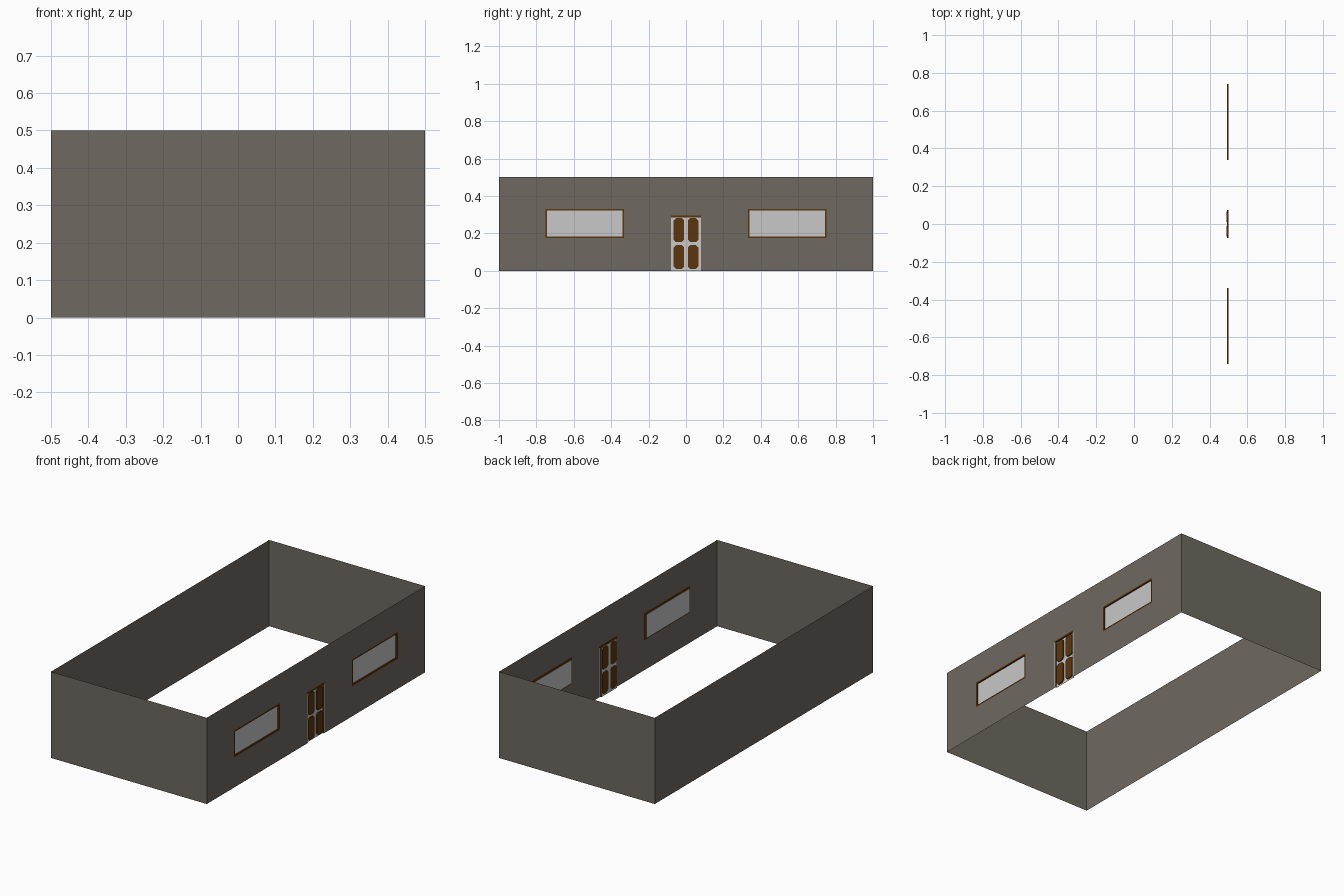
import bpy, bmesh
from mathutils import Vector

if "Cube" in bpy.data.objects:
    bpy.data.objects.remove(bpy.data.objects["Cube"])


def material(name, rgb):
    m = bpy.data.materials.new(name)
    m.diffuse_color = (*rgb, 1)
    m.use_nodes = True
    m.node_tree.nodes["Principled BSDF"].inputs["Base Color"].default_value = m.diffuse_color
    return m


STONE = material("warm grey wall", (0.156, 0.138, 0.117))
BROWN = material("brown wood", (0.105, 0.036, 0.004))
PALE = material("pale grey", (0.58, 0.58, 0.58))

FACE, BACK = 0.5, 0.4925   # wall plane and recessed plane


def make(name, quads, mat):
    """Object from a list of polygons (each a list of points)."""
    bm = bmesh.new()
    for q in quads:
        bm.faces.new([bm.verts.new(p) for p in q])
    bmesh.ops.remove_doubles(bm, verts=bm.verts, dist=1e-5)
    me = bpy.data.meshes.new(name)
    bm.to_mesh(me)
    bm.free()
    me.materials.append(mat)
    ob = bpy.data.objects.new(name, me)
    bpy.context.collection.objects.link(ob)
    return ob


def rect(x, y0, y1, z0, z1):
    """Rectangle facing +x."""
    return [(x, y0, z0), (x, y1, z0), (x, y1, z1), (x, y0, z1)]


def reveal(y0, y1, z0, z1):
    """Inner sides of an opening between the wall and the recess."""
    a, b = rect(FACE, y0, y1, z0, z1), rect(BACK, y0, y1, z0, z1)
    return [[a[i], a[(i + 1) % 4], b[(i + 1) % 4], b[i]] for i in range(4)]


def border(outer, inner):
    """Flat ring between two rectangles, on the wall plane."""
    a, b = rect(FACE, *outer), rect(FACE, *inner)
    return [[a[i], a[(i + 1) % 4], b[(i + 1) % 4], b[i]] for i in range(4)]


# plain walls: single sheets, open above and below
X, Y, H = 0.5, 1.0, 0.5
make("plain_walls", [
    [(-X, -Y, 0), (X, -Y, 0), (X, -Y, H), (-X, -Y, H)],
    [(X, Y, 0), (-X, Y, 0), (-X, Y, H), (X, Y, H)],
    [(-X, Y, 0), (-X, -Y, 0), (-X, -Y, H), (-X, Y, H)]], STONE)

# entrance wall with window and door openings
W0, W1, WB, WT = 0.331, 0.751, 0.174, 0.33
D, DT = 0.081, 0.296
sheets = [rect(FACE, -D, D, DT, H)]
for y0, y1 in ((-W1, -W0), (W0, W1)):
    sheets += [rect(FACE, y0, y1, 0, WB), rect(FACE, y0, y1, WT, H)]
for y0, y1 in ((-Y, -W1), (-W0, -D), (D, W0), (W1, Y)):
    sheets.append(rect(FACE, y0, y1, 0, H))
make("entrance_wall", sheets, STONE)

# windows: flat brown trim, brown reveal, recessed pane
T = 0.009
for side, y0, y1 in (("left", -W1, -W0), ("right", W0, W1)):
    inner = (y0 + T, y1 - T, WB + T, WT - T)
    make(side + "_window_frame",
         border((y0, y1, WB, WT), inner) + reveal(*inner), BROWN)
    make(side + "_window_pane", [rect(BACK, *inner)], PALE)

# door: brown header and reveal, pale side trim, recessed pale leaf
DI, DTI = 0.073, 0.286
make("door_header", [rect(FACE, -D, D, DTI, DT)], BROWN)
make("door_side_trim", [rect(FACE, -D, -DI, 0, DTI), rect(FACE, DI, D, 0, DTI)], PALE)
make("door_reveal", reveal(-DI, DI, 0, DTI)[1:], BROWN)
make("door_leaf", [rect(BACK, -DI, DI, 0, DTI)], PALE)


def door_panel(name, y0, y1, z0, z1, c=0.013):
    """Raised panel with cut corners, running through the leaf."""
    ring = [(y0 + c, z0), (y1 - c, z0), (y1, z0 + c), (y1, z1 - c),
            (y1 - c, z1), (y0 + c, z1), (y0, z1 - c), (y0, z0 + c)]
    front = [(FACE - 0.0005, y, z) for y, z in ring]
    rear = [(BACK - 0.0015, y, z) for y, z in ring]
    sides = [[rear[i], rear[(i + 1) % 8], front[(i + 1) % 8], front[i]] for i in range(8)]
    make(name, [front, rear[::-1]] + sides, BROWN)


for side, y0, y1 in (("left", -0.066, -0.010), ("right", 0.010, 0.066)):
    door_panel(side + "_upper_panel", y0, y1, 0.153, 0.282)
    door_panel(side + "_lower_panel", y0, y1, 0.01, 0.138)
